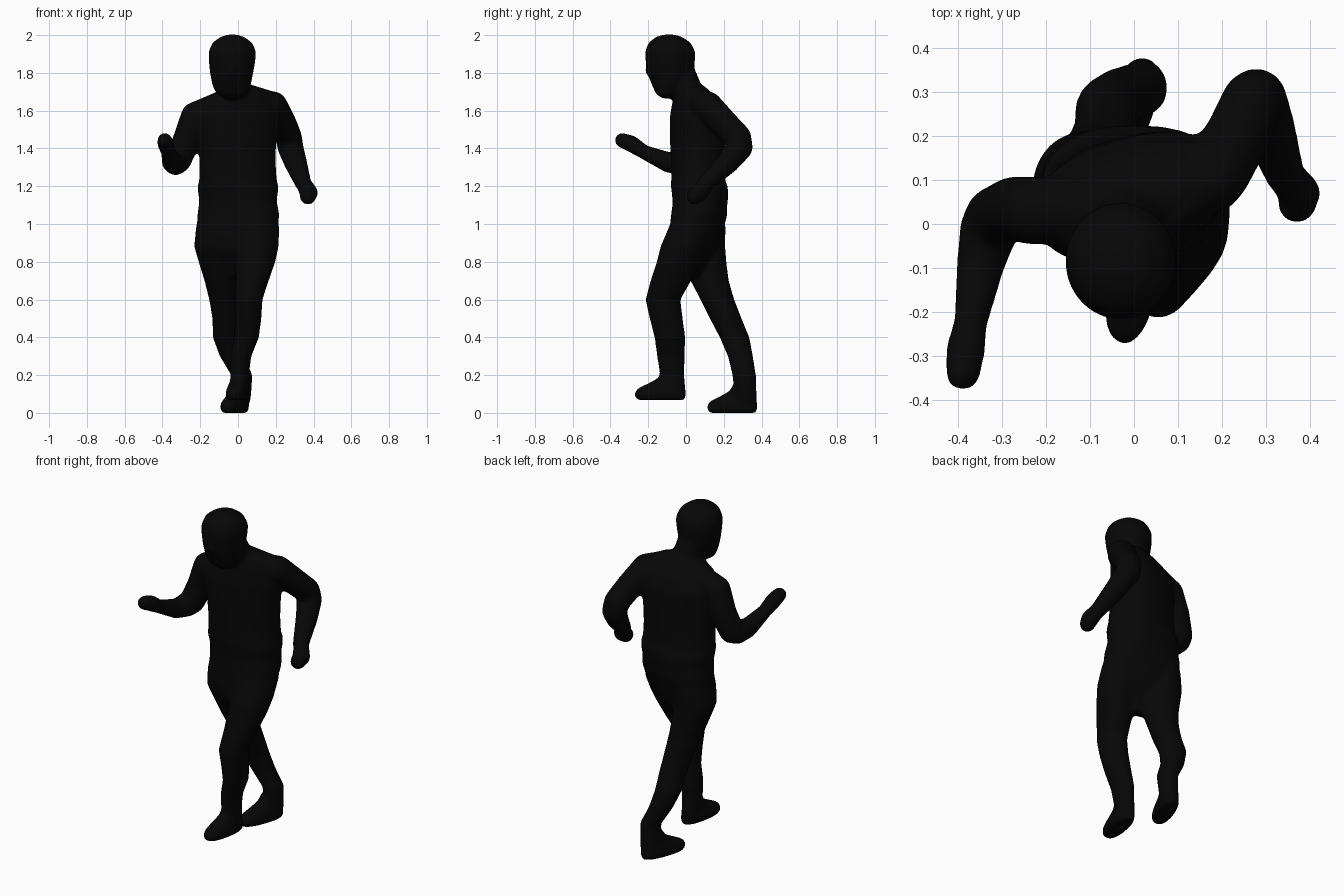
import bpy, bmesh, math
from mathutils import Vector

black = bpy.data.materials.new("matte_black")
black.diffuse_color = (0.002, 0.002, 0.002, 1)

N = 28
bm = bmesh.new()


def skin(rings):
    """Bridge rings of points into a closed shell."""
    loops = [[bm.verts.new(p) for p in r] for r in rings]
    for a, b in zip(loops, loops[1:]):
        for i in range(N):
            j = (i + 1) % N
            bm.faces.new((a[i], a[j], b[j], b[i]))
    bm.faces.new(loops[0][::-1])
    bm.faces.new(loops[-1])


def stack(sections, power=2.0):
    """Horizontal rounded sections, low to high: z, cx, cy, rx, ry, turn in degrees."""
    rings = []
    for z, cx, cy, rx, ry, *turn in sections:
        t = math.radians(turn[0]) if turn else 0
        ring = []
        for i in range(N):
            a = 2 * math.pi * i / N
            c, s = math.cos(a), math.sin(a)
            x = rx * math.copysign(abs(c) ** (2 / power), c)
            y = ry * math.copysign(abs(s) ** (2 / power), s)
            ring.append((cx + x * math.cos(t) - y * math.sin(t),
                         cy + x * math.sin(t) + y * math.cos(t), z))
        rings.append(ring)
    skin(rings)


def limb(points):
    """Tapered round tube with ball joints: x, y, z, radius."""
    for x, y, z, r in points:
        ball = bmesh.ops.create_uvsphere(bm, u_segments=20, v_segments=12, radius=r)
        bmesh.ops.translate(bm, verts=ball["verts"], vec=(x, y, z))
    for p, q in zip(points, points[1:]):
        a, b = Vector(p[:3]), Vector(q[:3])
        rot = (b - a).to_track_quat('Z', 'Y')
        rings = []
        for c, r in ((a, p[3]), (b, q[3])):
            rings.append([c + rot @ Vector((r * math.cos(2 * math.pi * i / N),
                                            r * math.sin(2 * math.pi * i / N), 0))
                          for i in range(N)])
        skin(rings)


def shoe(heel, toe, z):
    """Flat-soled foot rising from the toe to the ankle."""
    h, t = Vector(heel), Vector(toe)
    d = (t - h).normalized()
    length = (t - h).length
    turn = math.degrees(math.atan2(d.x, -d.y))
    sections = []
    # height, half width, start and end along the foot
    for up, w, s, e in ((0, 0.044, 0.03, 0.94), (0.015, 0.056, 0, 1.0), (0.04, 0.057, 0, 1.0),
                        (0.062, 0.052, 0.01, 0.94), (0.085, 0.048, 0.02, 0.76),
                        (0.115, 0.046, 0.03, 0.55), (0.15, 0.046, 0.05, 0.47)):
        c = h + d * length * (s + e) / 2
        sections.append((z + up, c.x, c.y, w, length * (e - s) / 2, turn))
    stack(sections, 2.3)


# torso, hips turned one way and chest the other
stack([(0.72, -0.01, 0.035, 0.05, 0.03, -14),
       (0.80, -0.01, 0.035, 0.12, 0.075, -14),
       (0.87, -0.008, 0.04, 0.185, 0.115, -14),
       (0.94, -0.005, 0.05, 0.215, 0.132, -14),
       (1.05, 0.002, 0.07, 0.218, 0.145, -8),
       (1.13, 0.0, 0.075, 0.205, 0.147, 0),
       (1.16, 0.0, 0.075, 0.211, 0.15, 0),
       (1.20, 0.0, 0.07, 0.215, 0.15, 4),
       (1.23, 0.0, 0.065, 0.206, 0.141, 6),
       (1.32, -0.002, 0.063, 0.202, 0.138, 10),
       (1.45, -0.005, 0.062, 0.208, 0.137, 15),
       (1.56, -0.005, 0.062, 0.225, 0.132, 17),
       (1.64, 0.01, 0.055, 0.20, 0.112, 18),
       (1.69, 0.02, 0.045, 0.155, 0.085, 18),
       (1.72, 0.02, 0.035, 0.11, 0.065, 18)], 2.4)

# shoulders and neck
limb([(0.178, 0.1, 1.628, 0.074), (0.02, 0.045, 1.67, 0.08), (-0.22, 0.03, 1.575, 0.074)])
limb([(0.0, 0.03, 1.64, 0.085), (-0.02, -0.018, 1.78, 0.076)])

# head
stack([(1.665, -0.03, -0.10, 0.045, 0.028),
       (1.69, -0.032, -0.10, 0.083, 0.06),
       (1.73, -0.034, -0.09, 0.101, 0.088),
       (1.79, -0.034, -0.083, 0.113, 0.12),
       (1.85, -0.032, -0.083, 0.122, 0.130),
       (1.91, -0.03, -0.084, 0.127, 0.134),
       (1.96, -0.03, -0.087, 0.106, 0.112),
       (1.99, -0.03, -0.09, 0.064, 0.070),
       (2.003, -0.03, -0.09, 0.025, 0.03)])
limb([(-0.035, -0.195, 1.84, 0.016), (-0.035, -0.2, 1.81, 0.02)])

# arm swung back
limb([(0.185, 0.115, 1.625, 0.078), (0.235, 0.2, 1.535, 0.074),
      (0.268, 0.275, 1.46, 0.071), (0.278, 0.285, 1.405, 0.069),
      (0.305, 0.22, 1.325, 0.061), (0.343, 0.11, 1.22, 0.045)])
limb([(0.345, 0.11, 1.22, 0.042), (0.375, 0.07, 1.165, 0.049), (0.37, 0.045, 1.145, 0.044)])

# arm swung forward
limb([(-0.225, 0.03, 1.57, 0.078), (-0.27, 0.035, 1.45, 0.074),
      (-0.315, 0.015, 1.34, 0.07), (-0.33, -0.015, 1.325, 0.067),
      (-0.348, -0.09, 1.325, 0.055), (-0.37, -0.22, 1.38, 0.039)])
limb([(-0.37, -0.22, 1.38, 0.038), (-0.383, -0.29, 1.425, 0.045), (-0.388, -0.338, 1.443, 0.04)])

# forward leg
stack([(0.12, 0.012, -0.06, 0.047, 0.058),
       (0.20, 0.008, -0.074, 0.05, 0.064),
       (0.30, 0.015, -0.08, 0.056, 0.074),
       (0.40, 0.045, -0.085, 0.066, 0.082),
       (0.50, 0.054, -0.105, 0.070, 0.088),
       (0.60, 0.055, -0.122, 0.075, 0.093),
       (0.70, 0.075, -0.08, 0.088, 0.108),
       (0.80, 0.092, -0.04, 0.106, 0.115),
       (0.88, 0.10, -0.01, 0.115, 0.125),
       (0.98, 0.10, 0.035, 0.119, 0.128),
       (1.08, 0.095, 0.06, 0.10, 0.11)])
shoe((0.022, 0.0), (-0.028, -0.272), 0.068)

# trailing leg
stack([(0.06, 0.018, 0.32, 0.049, 0.056),
       (0.20, 0.02, 0.308, 0.057, 0.063),
       (0.30, -0.032, 0.288, 0.065, 0.067),
       (0.40, -0.062, 0.257, 0.072, 0.079),
       (0.50, -0.063, 0.21, 0.073, 0.085),
       (0.60, -0.073, 0.166, 0.08, 0.09),
       (0.70, -0.088, 0.125, 0.09, 0.102),
       (0.80, -0.107, 0.10, 0.102, 0.114),
       (0.88, -0.12, 0.08, 0.112, 0.128),
       (0.98, -0.11, 0.078, 0.113, 0.132),
       (1.08, -0.10, 0.078, 0.10, 0.12)])
shoe((0.032, 0.377), (-0.068, 0.112), 0.0)

# fuse everything into one continuous smooth figure
bmesh.ops.recalc_face_normals(bm, faces=bm.faces)
mesh = bpy.data.meshes.new("running_figure")
bm.to_mesh(mesh)
bm.free()
mesh.materials.append(black)
figure = bpy.data.objects.new("running_figure", mesh)
bpy.context.collection.objects.link(figure)

fuse = figure.modifiers.new("fuse", 'REMESH')
fuse.mode = 'VOXEL'
fuse.voxel_size = 0.010
fuse.use_smooth_shade = True
relax = figure.modifiers.new("relax", 'SMOOTH')
relax.factor = 0.5
relax.iterations = 12
